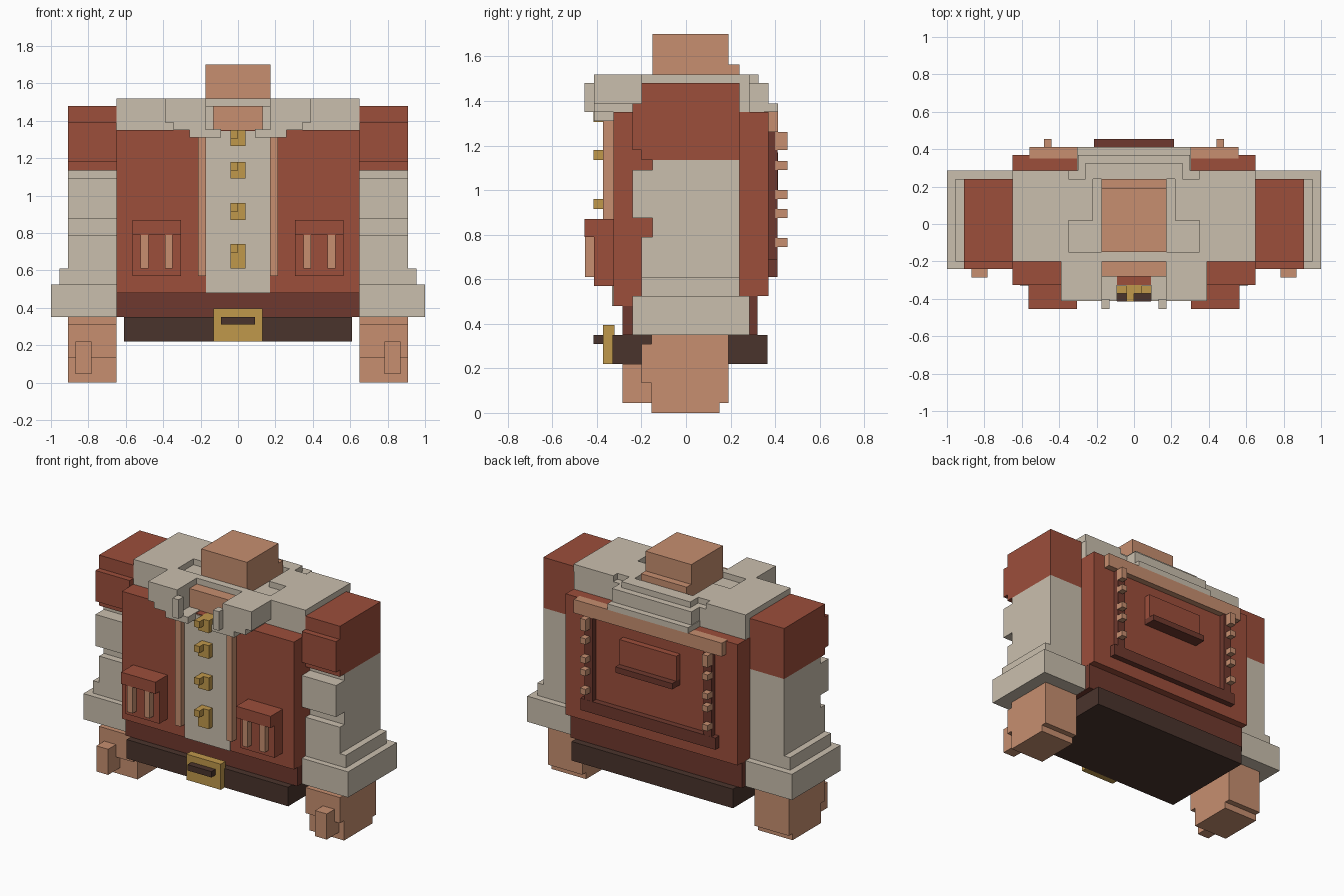
import bpy
import bmesh

if "Cube" in bpy.data.objects:
    bpy.data.objects.remove(bpy.data.objects["Cube"], do_unlink=True)


def make_material(name, hex_code):
    srgb = [int(hex_code[i:i + 2], 16) / 255 for i in range(0, 6, 2)]
    rgba = [c / 12.92 if c < 0.04 else ((c + 0.055) / 1.055) ** 2.4 for c in srgb] + [1]
    m = bpy.data.materials.new(name)
    m.use_nodes = True
    m.diffuse_color = rgba
    bsdf = next(n for n in m.node_tree.nodes if n.type == 'BSDF_PRINCIPLED')
    bsdf.inputs["Base Color"].default_value = rgba
    bsdf.inputs["Roughness"].default_value = 0.9
    return m


red = make_material("rust_red", "9c4e3b")
maroon = make_material("dark_red", "6f392e")
cream = make_material("cream", "cabfae")
skin = make_material("tan", "c78f70")
gold = make_material("gold", "c0984b")
brown = make_material("dark_brown", "4a342c")


def boxes(name, material, *ranges, mirror=False):
    """One object from boxes, each given as (x range), (y range), (z range)."""
    bm = bmesh.new()
    for spans in ranges:
        verts = bmesh.ops.create_cube(bm, size=1)["verts"]
        for v in verts:
            for axis, (lo, hi) in enumerate(spans):
                v.co[axis] = lo if v.co[axis] < 0 else hi
    mesh = bpy.data.meshes.new(name)
    bm.to_mesh(mesh)
    bm.free()
    mesh.materials.append(material)
    ob = bpy.data.objects.new(name, mesh)
    bpy.context.collection.objects.link(ob)
    if mirror:
        mod = ob.modifiers.new("Mirror", 'MIRROR')
        mod.use_mirror_merge = False
    return ob


def wide(half):
    return (-half, half)


# Jacket body and hem
boxes("jacket_body", red,
      (wide(0.65), (-0.325, 0), (0.48, 1.35)),
      (wide(0.65), (0, 0.37), (0.525, 1.35)))
boxes("jacket_hem", maroon, (wide(0.649), (-0.285, 0.32), (0.35, 0.53)))
boxes("shirt_front", cream, (wide(0.172), (-0.332, -0.2), (0.48, 1.345)))
boxes("jacket_lapel", skin, ((0.172, 0.215), (-0.372, -0.3), (0.57, 1.31)), mirror=True)

# Belt and buckle
boxes("belt", brown, (wide(0.61), (-0.33, 0.365), (0.22, 0.35)))
boxes("buckle", gold, (wide(0.13), (-0.372, -0.32), (0.22, 0.395)))
boxes("buckle_bar", brown, (wide(0.09), (-0.415, -0.36), (0.31, 0.35)))

# Buttons, each with a small catch
for low, high in ((1.265, 1.35), (1.09, 1.18), (0.87, 0.96), (0.61, 0.74)):
    boxes("button", gold, (wide(0.04), (-0.372, -0.28), (low, high)))
    boxes("button_catch", gold, ((-0.04, 0), (-0.415, -0.36), (high - 0.045, high)))

# Pockets with flap and two straps
boxes("pocket", red,
      ((0.305, 0.565), (-0.412, -0.3), (0.57, 0.8)),
      ((0.305, 0.565), (-0.455, -0.3), (0.79, 0.87)), mirror=True)
boxes("pocket_straps", skin,
      ((0.35, 0.39), (-0.453, -0.4), (0.61, 0.79)),
      ((0.478, 0.52), (-0.453, -0.4), (0.61, 0.79)), mirror=True)

# Yoke: solid base with a layer on top that leaves hollows beside the neck
boxes("yoke_base", cream,
      (wide(0.65), (-0.2, 0.24), (1.34, 1.48)),
      (wide(0.648), (0.23, 0.285), (1.34, 1.48)))
boxes("yoke_top", cream,
      ((0.35, 0.65), (-0.2, 0.285), (1.47, 1.52)),
      ((0.22, 0.36), (0.02, 0.24), (1.47, 1.52)),
      ((0, 0.36), (-0.2, -0.15), (1.47, 1.52)), mirror=True)

# Stepped back collar
boxes("back_collar", cream,
      (wide(0.26), (0.24, 0.325), (1.4, 1.52)),
      (wide(0.3), (0.24, 0.37), (1.38, 1.48)),
      (wide(0.305), (0.24, 0.413), (1.35, 1.39)))

# Front collar wings with stepped lower edge
boxes("collar_wing", cream,
      ((0.172, 0.39), (-0.412, -0.19), (1.39, 1.52)),
      ((0.172, 0.345), (-0.412, -0.19), (1.35, 1.4)),
      ((0.09, 0.26), (-0.412, -0.28), (1.31, 1.355)),
      ((0.13, 0.175), (-0.455, -0.4), (1.35, 1.48)), mirror=True)

# Neck
boxes("neck", skin,
      (wide(0.173), (-0.15, 0.19), (1.4, 1.7)),
      (wide(0.173), (0.18, 0.24), (1.4, 1.565)),
      (wide(0.171), (-0.28, -0.19), (1.345, 1.48)))

# Arms: shoulder, folded sleeve, cuff and hand
boxes("shoulder", red,
      ((0.65, 0.91), (-0.2, 0.24), (1.135, 1.48)),
      ((0.65, 0.909), (-0.24, -0.19), (1.18, 1.39)), mirror=True)
boxes("sleeve", cream,
      ((0.65, 0.91), (-0.15, 0.24), (0.6, 1.135)),
      ((0.65, 0.909), (-0.24, -0.14), (0.875, 1.09)),
      ((0.65, 0.909), (-0.2, -0.14), (0.6, 0.79)), mirror=True)
boxes("cuff", cream,
      ((0.65, 0.955), (-0.2, 0.24), (0.5, 0.61)),
      ((0.65, 1.0), (-0.24, 0.285), (0.35, 0.525)), mirror=True)
boxes("hand", skin,
      ((0.65, 0.91), (-0.155, 0.19), (0.045, 0.35)),
      ((0.65, 0.91), (-0.2, -0.14), (0.135, 0.31)),
      ((0.65, 0.91), (-0.155, 0.15), (0, 0.05)),
      ((0.782, 0.87), (-0.285, -0.14), (0.045, 0.22)), mirror=True)

# Back panel: top band, dark frame, studs and a plate with a ledge
boxes("back_band", skin, (wide(0.56), (0.35, 0.413), (1.26, 1.352)))
boxes("back_frame_side", maroon, ((0.42, 0.48), (0.35, 0.41), (0.62, 1.26)), mirror=True)
boxes("back_frame_bottom", maroon, (wide(0.51), (0.35, 0.411), (0.61, 0.69)))
for low, high in ((1.18, 1.26), (1.09, 1.13), (0.96, 1.0), (0.875, 0.915), (0.745, 0.785)):
    boxes("back_stud", skin, ((0.44, 0.482), (0.4, 0.455), (low, high)), mirror=True)
boxes("back_plate", red, (wide(0.215), (0.35, 0.412), (0.98, 1.17)))
boxes("back_plate_ledge", maroon, (wide(0.215), (0.35, 0.455), (0.96, 1.0)))
